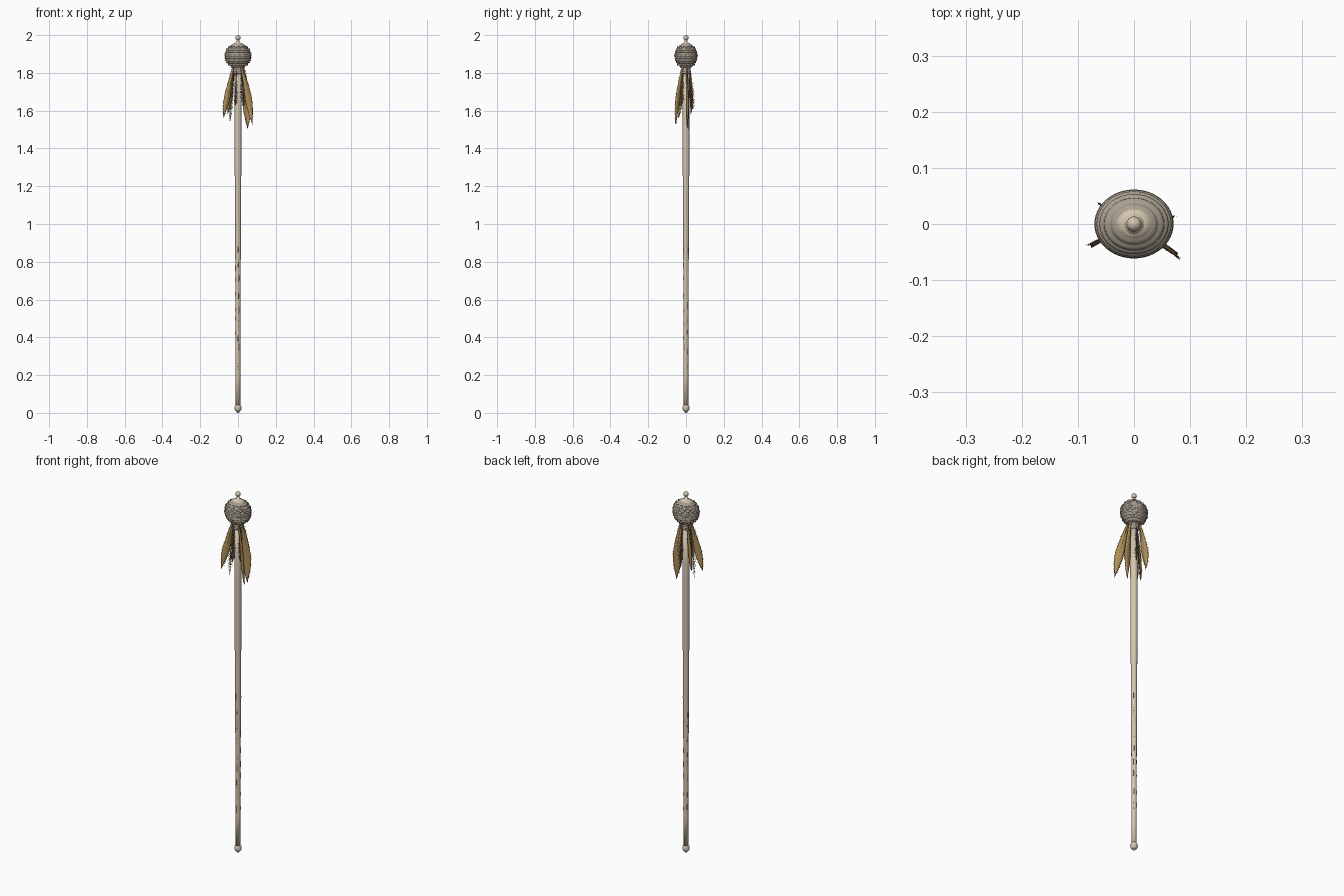
import bpy, bmesh, math, random
from mathutils import Vector

if "Cube" in bpy.data.objects:
    bpy.data.objects.remove(bpy.data.objects["Cube"])

random.seed(4)


def material(name, rgb):
    m = bpy.data.materials.new(name)
    m.diffuse_color = (*rgb, 1)
    m.use_nodes = True
    m.node_tree.nodes["Principled BSDF"].inputs["Base Color"].default_value = m.diffuse_color
    return m


WOOD = material("pale_wood", (0.66, 0.57, 0.43))
CORD = material("wound_cord", (0.40, 0.35, 0.28))
VANE = material("brown_feather", (0.42, 0.27, 0.10))
DARK = material("dark_barb", (0.20, 0.14, 0.07))


def finish(name, bm, mat, smooth=True):
    bmesh.ops.recalc_face_normals(bm, faces=bm.faces)
    me = bpy.data.meshes.new(name)
    bm.to_mesh(me)
    bm.free()
    ob = bpy.data.objects.new(name, me)
    bpy.context.collection.objects.link(ob)
    me.materials.append(mat)
    if smooth:
        for p in me.polygons:
            p.use_smooth = True
    return ob


def lathe(name, profile, mat, sides=32, sy=1.0, offset=(0, 0)):
    """Revolve (radius, z) pairs; sy squashes depth."""
    bm = bmesh.new()
    rings = []
    for r, z in profile:
        rings.append([bm.verts.new((offset[0] + r * math.cos(2 * math.pi * i / sides),
                                    offset[1] + r * sy * math.sin(2 * math.pi * i / sides), z))
                      for i in range(sides)])
    for a, b in zip(rings, rings[1:]):
        for i in range(sides):
            j = (i + 1) % sides
            bm.faces.new((a[i], a[j], b[j], b[i]))
    bm.faces.new(rings[0])
    bm.faces.new(rings[-1])
    return finish(name, bm, mat)


def ball(z, r, h, n=10):
    return [(max(r * math.sin(math.pi * i / n), 0.0005), z - h * math.cos(math.pi * i / n))
            for i in range(n + 1)]


# tapered shaft, foot knob and finial
lathe("shaft", [(0.012, 0.03), (0.0125, 0.2), (0.0135, 0.6), (0.0155, 1.0), (0.0175, 1.3),
                (0.0185, 1.6), (0.0185, 1.84)], WOOD, 20)
lathe("foot_knob", ball(0.026, 0.0185, 0.022)[:-1] + [(0.012, 0.05)], WOOD, 20)
lathe("foot_tip", ball(0.006, 0.008, 0.006), WOOD, 16)
lathe("finial_stem", [(0.022, 1.945), (0.018, 1.958), (0.009, 1.962), (0.007, 1.98)], WOOD, 20)
lathe("finial_ball", ball(1.986, 0.0135, 0.014), WOOD, 20)

# carved slivers along the lower shaft
for k in range(9):
    z = 0.26 + k * 0.075
    for a in (-80, 45, 160):
        t = math.radians(a + random.uniform(-12, 12))
        r = 0.0125 + 0.0035 * z / 1.0
        lathe("shaft_mark", ball(z + random.uniform(-0.02, 0.02), 0.0022, 0.018, 6), CORD, 6,
              offset=((r - 0.001) * math.cos(t), (r - 0.001) * math.sin(t)))

# head: ellipsoid with layered cord ridges
profile, turns, steps = [], 11, 6
for i in range(turns * steps + 1):
    t = i / (turns * steps)
    z = 1.826 + 0.128 * t
    base = math.sqrt(max(0.0, 1 - ((z - 1.89) / 0.0665) ** 2))
    ridge = abs(math.sin(math.pi * t * turns)) ** 0.6
    profile.append((0.067 * base + 0.0045 * (ridge - 0.2), z))
lathe("wound_head", profile, CORD, 48, 0.87)
lathe("head_cap", [(0.034, 1.944), (0.030, 1.951), (0.020, 1.957), (0.002, 1.96)], WOOD, 32, 0.87)

# short raised stitches over the coils
bm = bmesh.new()
for k in range(10):
    z = 1.826 + 0.128 * (k + 0.5) / 11
    base = math.sqrt(1 - ((z - 1.89) / 0.0665) ** 2)
    for s in range(14):
        a = 2 * math.pi * (s + 0.5 * (k % 2)) / 14 + random.uniform(-0.08, 0.08)
        r = 0.067 * base + 0.003
        lo, hi = [], []
        for da in (-0.13, -0.06, 0.06, 0.13):
            out = 0.0025 if abs(da) < 0.1 else 0
            c, sn = math.cos(a + da), 0.87 * math.sin(a + da)
            lo.append(bm.verts.new(((r + out) * c, (r + out) * sn, z - 0.0035)))
            hi.append(bm.verts.new(((r + out) * c, (r + out) * sn, z + 0.0035)))
        for i in range(3):
            bm.faces.new((lo[i], lo[i + 1], hi[i + 1], hi[i]))
finish("head_stitches", bm, CORD)

# binding below the head
binding = [(0.022 + 0.003 * abs(math.sin(i * math.pi / 4)), 1.795 + i * 0.0025) for i in range(17)]
lathe("neck_binding", binding, CORD, 24)


def feather(name, root, mid, tip, width, vane=True, barb=0.008, count=34):
    """Leaf shaped vane along a curved quill, with loose barbs on both edges."""
    p0, p1, p2 = Vector(root), Vector(mid), Vector(tip)
    radial = Vector((tip[0], tip[1], 0)).normalized()

    def frame(t):
        p = p0 * (1 - t) ** 2 + p1 * 2 * t * (1 - t) + p2 * t * t
        d = ((p1 - p0) * (1 - t) + (p2 - p1) * t).normalized()
        side = (radial - d * radial.dot(d)).normalized()
        return p, d, side, d.cross(side)

    def half(t):
        return width * 0.5 * min(1, 0.12 + 1.5 * t) * (1 - max(0, (t - 0.6) / 0.4) ** 2) + 0.0004

    if vane:
        bm = bmesh.new()
        rows = []
        for i in range(19):
            t = i / 18
            p, d, s, n = frame(t)
            rows.append([bm.verts.new(p + s * u * half(t) + n * (0.006 * u * u) - d * 0.012 * abs(u))
                         for u in (-1, -0.5, 0, 0.5, 1)])
        for a, b in zip(rows, rows[1:]):
            for j in range(4):
                bm.faces.new((a[j], a[j + 1], b[j + 1], b[j]))
        ob = finish(name + "_vane", bm, VANE)
        mod = ob.modifiers.new("thickness", 'SOLIDIFY')
        mod.thickness, mod.offset = 0.0022, 0

    # loose barbs as slim blades
    bm = bmesh.new()
    for i in range(count):
        t = 0.06 + 0.9 * i / count
        p, d, s, n = frame(t)
        for sg in (-1, 1):
            w = half(t)
            start = p + (s * sg * w * 0.9 + n * 0.006 - d * 0.012 if vane else Vector())
            reach = barb * random.uniform(0.5, 1.1) if vane else w
            end = start + s * sg * reach + d * reach * random.uniform(0.5, 1.0)
            end += n * random.uniform(-1, 1) * (0.003 if vane else 0.7 * w)
            q = [bm.verts.new(start + o) for o in (d * 0.0018, d * -0.0018, n * 0.0014)]
            e = bm.verts.new(end)
            for a, b in ((0, 1), (1, 2), (2, 0)):
                bm.faces.new((q[a], q[b], e))
    finish(name + "_barbs", bm, DARK, False)

    # quill
    cu = bpy.data.curves.new(name + "_quill", 'CURVE')
    cu.dimensions, cu.bevel_depth, cu.bevel_resolution = '3D', 0.002, 2
    sp = cu.splines.new('POLY')
    sp.points.add(10)
    for i, pt in enumerate(sp.points):
        pt.co = (*frame(i / 10)[0], 1)
        pt.radius = 1.1 - 0.09 * i
    cu.materials.append(DARK)
    bpy.context.collection.objects.link(bpy.data.objects.new(name + "_quill", cu))


# large feathers: root, middle, tip, width
feather("feather_right_front", (0.020, -0.014, 1.84), (0.058, -0.036, 1.70), (0.078, -0.053, 1.525), 0.042)
feather("feather_right_back", (0.022, 0.006, 1.84), (0.050, 0.018, 1.68), (0.050, 0.012, 1.50), 0.046)
feather("feather_left_front", (-0.020, -0.012, 1.84), (-0.050, -0.026, 1.70), (-0.076, -0.042, 1.56), 0.036)
feather("feather_left_back", (-0.020, 0.010, 1.84), (-0.050, 0.026, 1.70), (-0.054, 0.024, 1.58), 0.034)
# downy plumes
for nm, x, y, z in (("left", -0.042, -0.012, 1.53), ("front", -0.014, -0.032, 1.62),
                    ("back", 0.012, 0.034, 1.60), ("right", 0.032, -0.024, 1.62)):
    feather("plume_" + nm, (x * 0.4, y * 0.6, 1.84), (x * 0.9, y * 1.0, 1.70), (x, y, z), 0.032, False, count=60)
